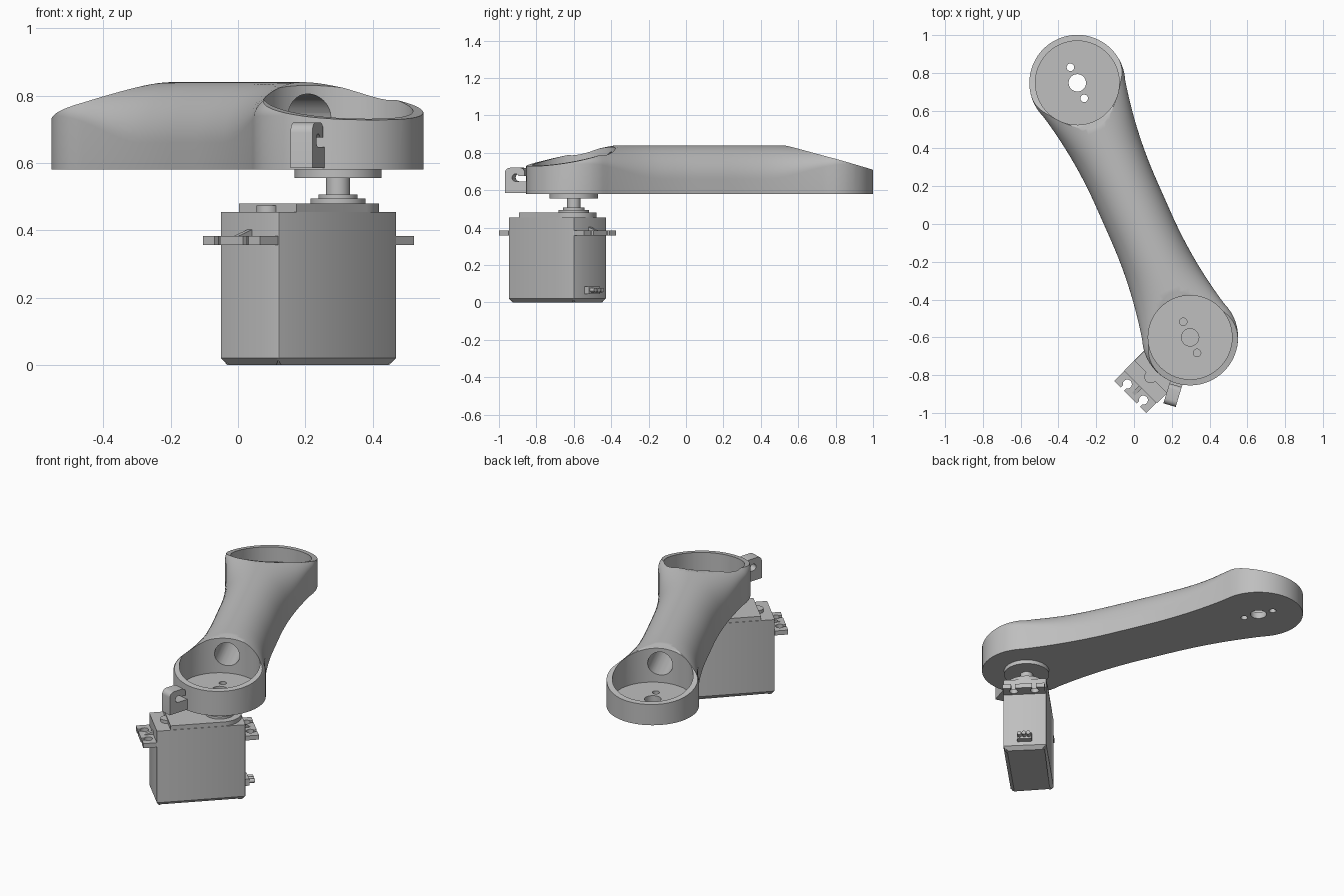
import bpy, bmesh, math
from mathutils import Matrix, Vector

cube = bpy.data.objects.get("Cube")
if cube:
    bpy.data.objects.remove(cube, do_unlink=True)

grey = bpy.data.materials.new("plain grey")
grey.use_nodes = True
GREY = (0.52, 0.52, 0.52, 1)
grey.diffuse_color = GREY
grey.node_tree.nodes["Principled BSDF"].inputs["Base Color"].default_value = GREY

# Part frames: arm (local y runs along it), servo (origin on its shaft), cable hook
REACH, RIM = 0.737, 0.254
BOTTOM, TOP = 0.58, 0.84
SHAFT = Vector((0.297, -0.6, 0))


def frame(origin, angle):
    return Matrix.Translation(origin) @ Matrix.Rotation(angle, 4, 'Z')


ARM = frame((-0.0015, 0.0735, 0), math.atan2(0.597, 1.347))
SERVO = frame(SHAFT, math.pi / 4)
HOOK = frame(SHAFT, math.atan2(-0.956, -0.29))


def finish(name, bm, matrix):
    bmesh.ops.recalc_face_normals(bm, faces=bm.faces)
    mesh = bpy.data.meshes.new(name)
    bm.to_mesh(mesh)
    bm.free()
    mesh.materials.append(grey)
    obj = bpy.data.objects.new(name, mesh)
    bpy.context.collection.objects.link(obj)
    obj.matrix_world = matrix
    return obj


def smooth(obj, degrees=30):
    bpy.ops.object.select_all(action='DESELECT')
    obj.select_set(True)
    bpy.context.view_layer.objects.active = obj
    bpy.ops.object.shade_smooth_by_angle(angle=math.radians(degrees))


def loft(name, rings, matrix):
    bm = bmesh.new()
    loops = [[bm.verts.new(p) for p in ring] for ring in rings]
    for a, b in zip(loops, loops[1:]):
        for i in range(len(a)):
            j = (i + 1) % len(a)
            bm.faces.new((a[i], a[j], b[j], b[i]))
    bm.faces.new(loops[0])
    bm.faces.new(loops[-1])
    return finish(name, bm, matrix)


def prism(name, outline, lo, hi, matrix, to3d=lambda a, b, h: (a, b, h)):
    return loft(name, [[to3d(a, b, h) for a, b in outline] for h in (lo, hi)], matrix)


def arc(x, y, r, start, end, n=32):
    angles = [math.radians(start + (end - start) * i / n) for i in range(n + 1)]
    return [(x + r * math.cos(t), y + r * math.sin(t)) for t in angles]


def disc(name, r, lo, hi, matrix, x=0, y=0, n=64):
    return prism(name, arc(x, y, r, 0, 360, n)[:-1], lo, hi, matrix)


def box(name, x, y, z, matrix):
    return prism(name, [(x[0], y[0]), (x[1], y[0]), (x[1], y[1]), (x[0], y[1])],
                 z[0], z[1], matrix)


def cut(obj, cutter):
    cutter.hide_render = True
    mod = obj.modifiers.new("cut", 'BOOLEAN')
    mod.operation, mod.solver, mod.object = 'DIFFERENCE', 'EXACT', cutter
    bpy.ops.object.select_all(action='DESELECT')
    bpy.context.view_layer.objects.active = obj
    obj.select_set(True)
    bpy.ops.object.modifier_apply(modifier=mod.name)
    bpy.data.objects.remove(cutter, do_unlink=True)


# Arm: necked body with an arched top
def half_width(u):
    u = abs(u)
    neck = 0.175 + 0.075 * max(0, (u - 0.1) / 0.6) ** 2
    ring = math.sqrt(max(0, RIM ** 2 - (u - REACH) ** 2))
    return ring if u >= REACH else min(RIM, max(neck, ring))


def section(u):
    w = half_width(u)
    t = min(1, max(0, (abs(u) - 0.3) / 0.45))
    spring = 0.66 + 0.08 * t * t * (3 - 2 * t)
    arch = [(w * math.cos(math.pi * i / 32), u,
             spring + (TOP - spring) * math.sin(math.pi * i / 32)) for i in range(33)]
    return [(-w, u, BOTTOM), (w, u, BOTTOM)] + arch


tip = [REACH + RIM * math.sin(math.radians(a)) for a in range(4, 90, 5)]
middle = [REACH * i / 24 for i in range(-24, 25)]
arm = loft("arm", [section(u) for u in [-u for u in reversed(tip)] + middle + tip], ARM)

# Sloping ends, cups and bolt holes
for side, low, power in ((1, 0.705, 1.5), (-1, 0.727, 1.3)):
    slope = [(side * (0.48 + 0.52 * i / 16), low + (TOP - low) * (1 - i / 16) ** power)
             for i in range(17)]
    profile = [(side * 0.47, TOP + 0.002)] + slope + [(side * 1.1, low), (side * 1.1, 1),
                                                      (side * 0.47, 1)]
    cut(arm, prism("slope_cutter", profile, -0.5, 0.5, ARM, lambda a, b, h: (h, a, b)))
    y = side * REACH
    cut(arm, disc("cup_cutter", 0.222, 0.62, 1.2, ARM, 0, y, 80))
    for r, offset in ((0.046, 0), (0.02, 0.09), (0.02, -0.09)):
        cut(arm, disc("hole_cutter", r, 0.5, 0.7, ARM, 0, y + offset, 32))

# Cable tunnel joining the two cups
cut(arm, prism("tunnel_cutter", arc(0, 0.735, 0.07, 0, 360)[:-1], -0.65, 0.65, ARM,
               lambda a, b, h: (a, h, b)))
smooth(arm)

# Cable hook on the front rim
hook_profile = ([(0.245, 0.585), (0.375, 0.585)] + arc(0.345, 0.69, 0.03, 0, 90, 6)
                + arc(0.29, 0.695, 0.025, 90, 180, 6) + [(0.265, 0.675), (0.295, 0.675)]
                + arc(0.315, 0.667, 0.02, 150, -90, 10) + [(0.245, 0.647)])
smooth(prism("cable_hook", hook_profile, -0.034, 0.034, HOOK, lambda a, b, h: (a, h, b)))

# Servo case, with chamfered underside and softened corners
BACK, FRONT, HALF = -0.372, 0.123, 0.123
case = box("servo_case", (BACK, FRONT), (-HALF, HALF), (0, 0.455), SERVO)
bm = bmesh.new()
bm.from_mesh(case.data)
upright = [e for e in bm.edges if abs(e.verts[0].co.z - e.verts[1].co.z) > 0.1]
bmesh.ops.bevel(bm, geom=upright, offset=0.006, segments=2, affect='EDGES', profile=0.5)
under = [e for e in bm.edges if all(v.co.z < 0.001 for v in e.verts)]
bmesh.ops.bevel(bm, geom=under, offset=0.021, segments=1, affect='EDGES')
bm.to_mesh(case.data)
bm.free()
smooth(case)

# Lid and output shaft stack
lid = arc(0, 0, 0.121, -90, 90) + [(-0.295, 0.12), (-0.295, -0.12)]
smooth(prism("servo_lid", lid, 0.455, 0.48, SERVO))
smooth(disc("lid_boss", 0.034, 0.455, 0.474, SERVO, -0.295))
for name, r, lo, hi in (("lower_collar", 0.082, 0.48, 0.494),
                        ("upper_collar", 0.058, 0.494, 0.506),
                        ("output_shaft", 0.036, 0.506, 0.557),
                        ("servo_horn", 0.129, 0.556, 0.581)):
    smooth(disc(name, r, lo, hi, SERVO))

# Mounting ears with open screw slots, and a rib on each
ear = [(0, -0.12), (0.075, -0.12)]
for c in (-0.06, 0.06):
    ear += [(0.075, c - 0.012)] + arc(0.038, c, 0.024, -30, -330, 20) + [(0.075, c + 0.012)]
ear += [(0.075, 0.12), (0, 0.12)]
for name, edge, side in (("back_ear", FRONT, 1), ("front_ear", BACK, -1)):
    smooth(prism(name, [(edge + side * a, b) for a, b in ear], 0.357, 0.384, SERVO))
    rib = [(edge, 0.38), (edge + side * 0.065, 0.38), (edge, 0.402)]
    prism(name + "_rib", rib, -0.01, 0.01, SERVO, lambda a, b, h: (a, h, b))

# Cable outlet with three wires
box("cable_outlet", (FRONT - 0.01, FRONT + 0.035), (-0.042, 0.042), (0.045, 0.085), SERVO)
for i in (-1, 0, 1):
    smooth(prism("wire", arc(i * 0.026, 0.066, 0.012, 0, 360, 16)[:-1],
                 FRONT, FRONT + 0.068, SERVO, lambda a, b, h: (h, a, b)))
